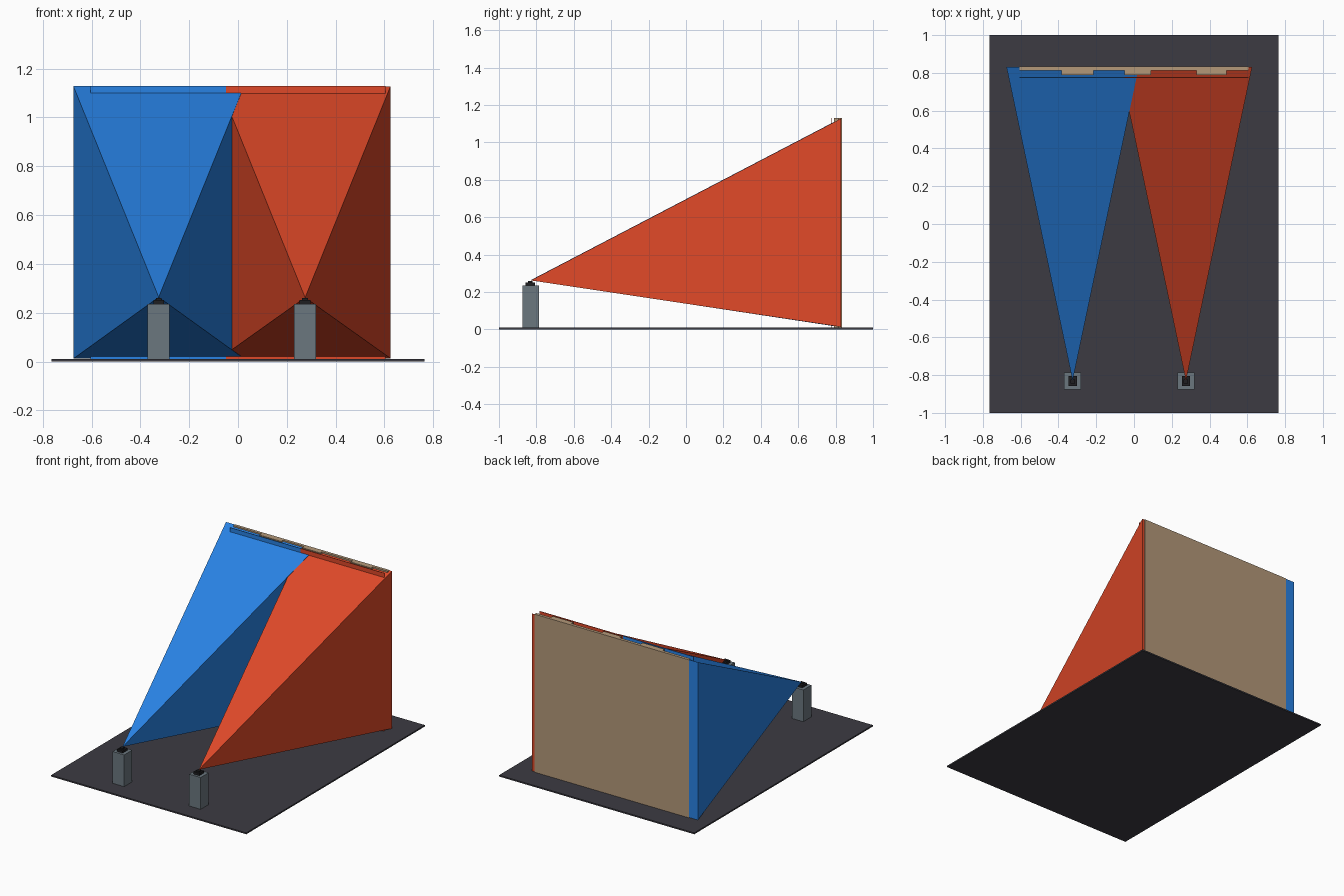
import bpy, bmesh

if "Cube" in bpy.data.objects:
    bpy.data.objects.remove(bpy.data.objects["Cube"])


def srgb(h):
    out = []
    for i in (0, 2, 4):
        c = int(h[i:i + 2], 16) / 255
        out.append(c / 12.92 if c <= 0.04045 else ((c + 0.055) / 1.055) ** 2.4)
    return (*out, 1.0)


def material(name, h):
    m = bpy.data.materials.new(name)
    m.diffuse_color = srgb(h)
    m.use_nodes = True
    m.node_tree.nodes["Principled BSDF"].inputs["Base Color"].default_value = m.diffuse_color
    return m


BLUE = material("blue", "2882E4")
RED = material("red", "DF4828")
TAN = material("tan", "B39879")
FLOOR = material("dark_floor", "3C3B42")
GREY = material("slate_grey", "6B777F")
BLACK = material("black", "1E1E21")


def finish(name, bm, mat):
    bmesh.ops.recalc_face_normals(bm, faces=bm.faces)
    me = bpy.data.meshes.new(name)
    bm.to_mesh(me)
    bm.free()
    me.materials.append(mat)
    ob = bpy.data.objects.new(name, me)
    bpy.context.collection.objects.link(ob)
    return ob


def box(name, mat, x0, x1, y0, y1, z0, z1):
    bm = bmesh.new()
    bmesh.ops.create_cube(bm, size=1)
    for v in bm.verts:
        v.co = (x1 if v.co.x > 0 else x0, y1 if v.co.y > 0 else y0, z1 if v.co.z > 0 else z0)
    return finish(name, bm, mat)


def beam(name, mat, x, lift):
    """Four-sided light pyramid from a projector to the wall."""
    bm = bmesh.new()
    apex = bm.verts.new((x, -0.83, 0.262 + lift))
    w, y, z0, z1 = 0.35, 0.83, 0.013 - lift, 1.128 + lift
    base = [bm.verts.new(p) for p in ((x - w, y, z0), (x + w, y, z0), (x + w, y, z1), (x - w, y, z1))]
    bm.faces.new(base)
    for i in range(4):
        bm.faces.new((apex, base[i], base[(i + 1) % 4]))
    return finish(name, bm, mat)


# Floor
box("floor", FLOOR, -0.765, 0.765, -1, 1, 0, 0.01)

# Wall with raised vertical panels
box("wall", TAN, -0.605, 0.605, 0.812, 0.833, 0.01, 1.13)
for i, (a, b) in enumerate(((-0.385, -0.215), (-0.05, 0.09), (0.33, 0.49))):
    box(f"wall_panel_{i + 1}", TAN, a, b, 0.79, 0.812, 0.01, 1.13)

# Projected images, thin sheets in front of the wall
box("image_left", BLUE, -0.605, -0.05, 0.774, 0.778, 0.01, 1.13)
box("image_right", RED, -0.05, 0.605, 0.774, 0.778, 0.01, 1.13)

# Projectors on pedestals, each with its beam
for side, x, mat, lift in (("left", -0.325, BLUE, 0.0015), ("right", 0.275, RED, 0)):
    box(f"pedestal_{side}", GREY, x - 0.045, x + 0.045, -0.875, -0.785, 0.01, 0.235)
    box(f"projector_{side}", BLACK, x - 0.022, x + 0.022, -0.858, -0.806, 0.235, 0.252)
    box(f"lens_{side}", BLACK, x - 0.012, x + 0.012, -0.845, -0.822, 0.252, 0.26)
    beam(f"beam_{side}", mat, x, lift)
